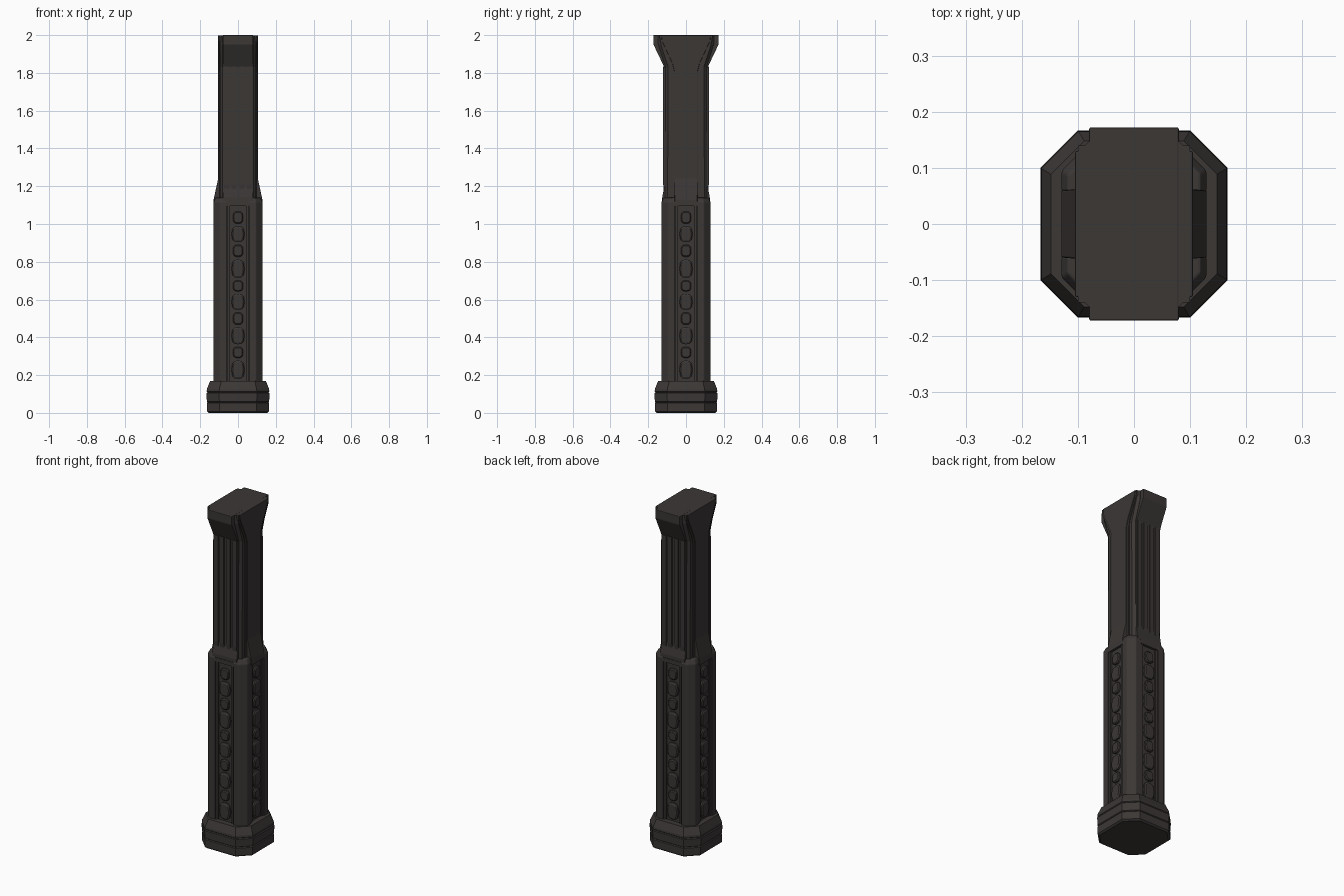
import bpy, bmesh, math
from mathutils import Matrix

if "Cube" in bpy.data.objects:
    bpy.data.objects.remove(bpy.data.objects["Cube"])

mat = bpy.data.materials.new("dark_warm_grey")
mat.diffuse_color = (0.043, 0.038, 0.036, 1)
mat.use_nodes = True
mat.node_tree.nodes["Principled BSDF"].inputs["Base Color"].default_value = mat.diffuse_color


def octagon(hx, hy, cx, cy=None):
    """Chamfered rectangle; cx, cy are the chamfer lengths along x and y."""
    cy = cx if cy is None else cy
    q = [(hx, hy - cy), (hx - cx, hy)]
    return (q + [(-x, y) for x, y in reversed(q)] + [(-x, -y) for x, y in q]
            + [(x, -y) for x, y in reversed(q)])


def rect(hx, hy, cx=0):
    return [(cx + hx, -hy), (cx + hx, hy), (cx - hx, hy), (cx - hx, -hy)]


def add_loft(bm, sections, matrix=Matrix()):
    """Skin a list of (z, outline) sections and cap both ends."""
    rings = [[bm.verts.new(matrix @ Matrix.Translation((x, y, z)).to_translation())
              for x, y in pts] for z, pts in sections]
    n = len(rings[0])
    for a, b in zip(rings, rings[1:]):
        for i in range(n):
            j = (i + 1) % n
            bm.faces.new((a[i], a[j], b[j], b[i]))
    bm.faces.new(rings[0][::-1])
    bm.faces.new(rings[-1])


def finish(name, bm, bevel=0.0):
    bmesh.ops.recalc_face_normals(bm, faces=bm.faces)
    me = bpy.data.meshes.new(name)
    bm.to_mesh(me)
    bm.free()
    me.materials.append(mat)
    ob = bpy.data.objects.new(name, me)
    bpy.context.collection.objects.link(ob)
    if bevel:
        m = ob.modifiers.new("bevel", "BEVEL")
        m.width = bevel
        m.segments = 2
        m.limit_method = 'ANGLE'
        m.angle_limit = math.radians(25)
    return ob


def turn(k):
    return Matrix.Rotation(k * math.pi / 2, 4, 'Z')


# Pommel: octagonal foot with two grooves and a tapered shoulder
bm = bmesh.new()
steps = [(0, .156), (.008, .165), (.052, .165), (.056, .160), (.060, .165),
         (.105, .167), (.109, .162), (.113, .166), (.125, .165), (.168, .148)]
add_loft(bm, [(z, octagon(r, r, .066 * r / .165)) for z, r in steps])
finish("pommel", bm)

# Lower grip core, forming the floor of the four recessed panels
bm = bmesh.new()
add_loft(bm, [(.16, octagon(.115, .115, .03)), (1.12, octagon(.115, .115, .03))])
finish("grip_core", bm)

# Four corner posts, each with a chamfered outer edge and sloped top
bm = bmesh.new()
post = [(.058, .058), (.129, .058), (.129, .095), (.095, .129), (.058, .129)]
tip = [(.058, .058), (.118, .058), (.118, .088), (.088, .118), (.058, .118)]
for k in range(4):
    add_loft(bm, [(.16, post), (1.115, post), (1.14, tip)], turn(k))
finish("corner_posts", bm, .004)

# Panel headers closing the recesses at the top
bm = bmesh.new()
for k in range(4):
    add_loft(bm, [(1.095, rect(.0145, .06, .1145)), (1.12, rect(.0145, .06, .1145))], turn(k))
finish("panel_headers", bm)

# Raised rounded lozenges down each panel, and slim rails beside them
bm = bmesh.new()
heights = [.075, .045, .07, .05, .065, .045, .075, .05, .065, .05]
gap = (1.08 - .18 - sum(heights) * 1.3) / len(heights)
for k in range(4):
    z = .18
    for i, h in enumerate(heights):
        h *= 1.3
        hw = .034 if i % 2 == 0 else .027
        zc = z + h / 2
        loops = []
        for d, s in ((.110, 1), (.124, 1), (.129, .82)):
            loops.append((d, [(math.copysign(abs(math.cos(t)) ** .7, math.cos(t)) * hw * s,
                               math.copysign(abs(math.sin(t)) ** .7, math.sin(t)) * h / 2 * s)
                              for t in [2 * math.pi * j / 16 for j in range(16)]]))
        # local z points out of the panel (+x), local y points up
        m = turn(k) @ Matrix.Translation((0, 0, zc)) @ Matrix(
            ((0, 0, 1, 0), (1, 0, 0, 0), (0, 1, 0, 0), (0, 0, 0, 1)))
        add_loft(bm, loops, m)
        z += h + gap
finish("grip_lozenges", bm)

bm = bmesh.new()
for k in range(4):
    for s in (-1, 1):
        pts = [(x, y + s * .049) for x, y in rect(.006, .006, .118)]
        add_loft(bm, [(.17, pts), (1.095, pts)], turn(k))
finish("panel_rails", bm)

# Upper shaft: central blade flaring front and back at the top
bm = bmesh.new()
flare = [(1.10, .126), (1.14, .126), (1.20, .115), (1.83, .115), (1.95, .172), (2.0, .172)]
add_loft(bm, [(z, rect(.08, y)) for z, y in flare])
finish("upper_shaft", bm, .003)

# Middle layer behind the side plates, with chamfered corners
bm = bmesh.new()
mid = [(1.10, .112), (1.83, .108), (1.95, .147), (1.999, .147)]
add_loft(bm, [(z, octagon(.095, y, .014)) for z, y in mid])
finish("shaft_middle_layer", bm)

# Side plates: widen into the grip below and fan out at the top
bm = bmesh.new()
plate = [(1.10, .129, .06), (1.13, .129, .06), (1.24, .105, .062), (1.81, .105, .062),
         (1.85, .105, .072), (1.97, .105, .128), (1.999, .105, .130)]
add_loft(bm, [(z, rect(x, y)) for z, x, y in plate])
finish("side_plates", bm, .003)

# Thin border strips following the edge of the side plates
bm = bmesh.new()
edge = [(1.13, .076), (1.81, .076), (1.85, .084), (1.97, .138), (1.999, .140)]
add_loft(bm, [(z, rect(.1, y)) for z, y in edge])
finish("side_plate_borders", bm)

# Vertical ribs on the front and back of the shaft
bm = bmesh.new()
for side in (0, 2):
    for x0, x1 in ((-.074, -.046), (-.034, -.008), (.008, .034), (.046, .074)):
        pts = [(x0, .11), (x1, .11), (x1, .121), (x0, .121)]
        base = [(x, min(y, .116)) for x, y in pts]
        add_loft(bm, [(1.17, base), (1.21, pts), (1.835, pts)], turn(side))
finish("shaft_ribs", bm)
